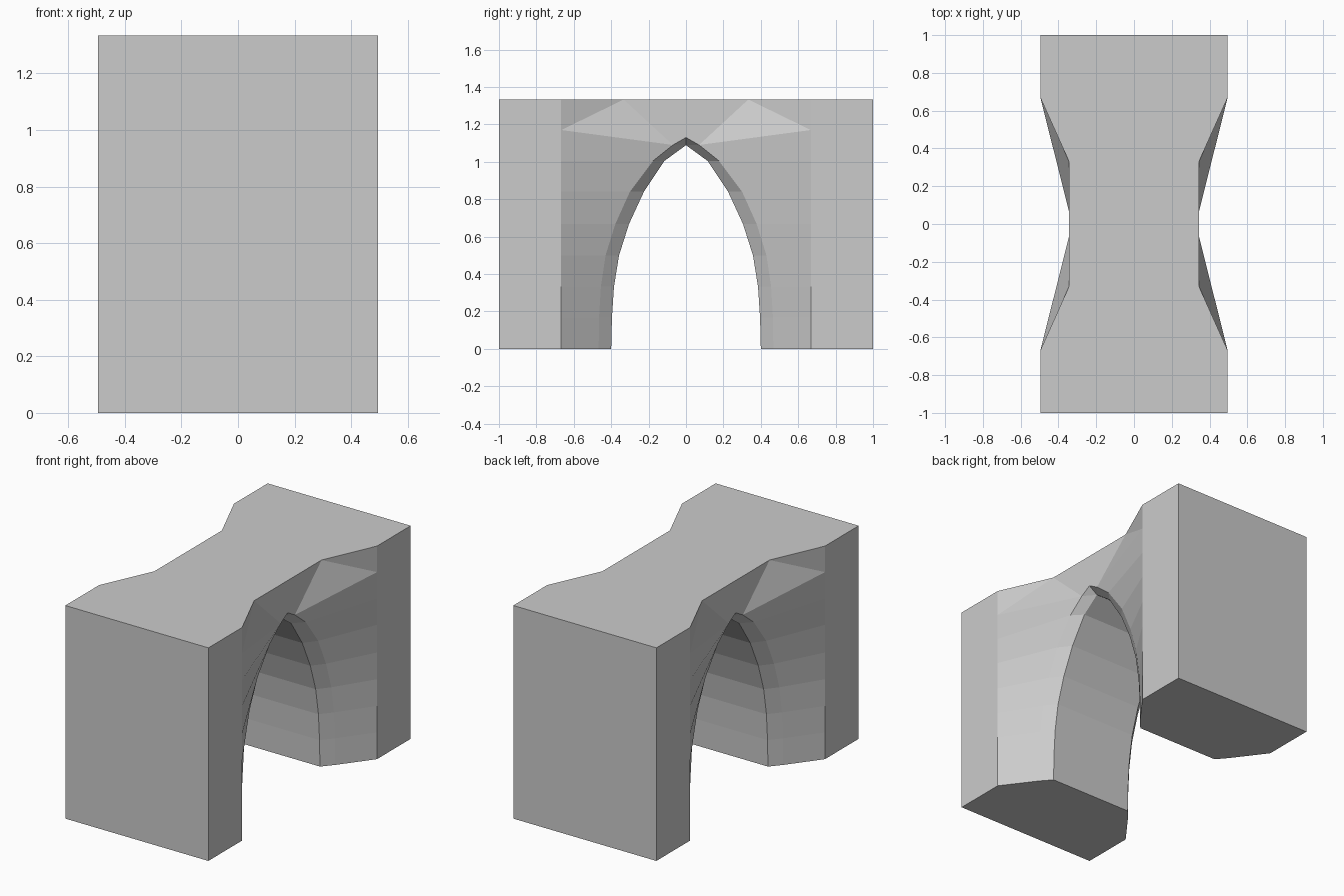
import bpy, bmesh

if "Cube" in bpy.data.objects:
    bpy.data.objects.remove(bpy.data.objects["Cube"])

DEPTH, WAIST, TUNNEL = 0.495, 0.345, 0.287   # half-thicknesses along x
TOP, SHOULDER, END = 1.333, 0.667, 1.0
# Arch profile rows: height, outer chamfer y, inner tunnel y
ARCH = [(0, .467, .4), (.167, .465, .396), (.333, .455, .385), (.5, .43, .358),
        (.667, .378, .305), (.84, .30, .225), (1.005, .176, .115)]

bm = bmesh.new()


def quarter(sx, sy):
    def face(*pts):
        bm.faces.new([bm.verts.new((sx * x, sy * y, z)) for x, y, z in pts])

    corner = [(DEPTH, SHOULDER, z) for z, _, _ in ARCH]
    outer = [(WAIST, yo, z) for z, yo, _ in ARCH]
    inner = [(TUNNEL, yi, z) for z, _, yi in ARCH]
    mid = [(0, yi, z) for z, _, yi in ARCH]

    # Sloped side, chamfer and tunnel bands
    for cols in ((corner, outer), (outer, inner), (inner, mid)):
        a, b = cols
        for i in range(len(ARCH) - 1):
            face(a[i], b[i], b[i + 1], a[i + 1])

    # Arch crown
    c7, o7 = (DEPTH, SHOULDER, 1.17), (WAIST, .07, 1.09)
    apex_out, apex_in, apex_mid = (WAIST, 0, 1.13), (TUNNEL, 0, 1.089), (0, 0, 1.089)
    face(corner[-1], outer[-1], o7, c7)
    face(outer[-1], inner[-1], apex_in, o7)
    face(o7, apex_in, apex_out)
    face(inner[-1], mid[-1], apex_mid, apex_in)

    # Upper facets and flat waist
    c8, waist, waist_mid = (DEPTH, SHOULDER, TOP), (WAIST, .333, TOP), (WAIST, 0, TOP)
    face(c7, o7, waist)
    face(c7, waist, c8)
    face(o7, apex_out, waist_mid, waist)

    # Pillar side, end, top and foot
    e0, e1 = (DEPTH, END, 0), (DEPTH, END, TOP)
    m0, m1 = (0, END, 0), (0, END, TOP)
    face(*corner, c7, c8, e1, e0)
    face(e0, e1, m1, m0)
    face(m1, e1, c8, waist, waist_mid, (0, 0, TOP))
    face(m0, e0, corner[0], outer[0], inner[0], mid[0])


for sx in (1, -1):
    for sy in (1, -1):
        quarter(sx, sy)
bmesh.ops.remove_doubles(bm, verts=bm.verts, dist=1e-4)
bmesh.ops.recalc_face_normals(bm, faces=bm.faces)

mesh = bpy.data.meshes.new("pointed_archway")
bm.to_mesh(mesh)
bm.free()
bpy.context.collection.objects.link(bpy.data.objects.new("pointed_archway", mesh))
